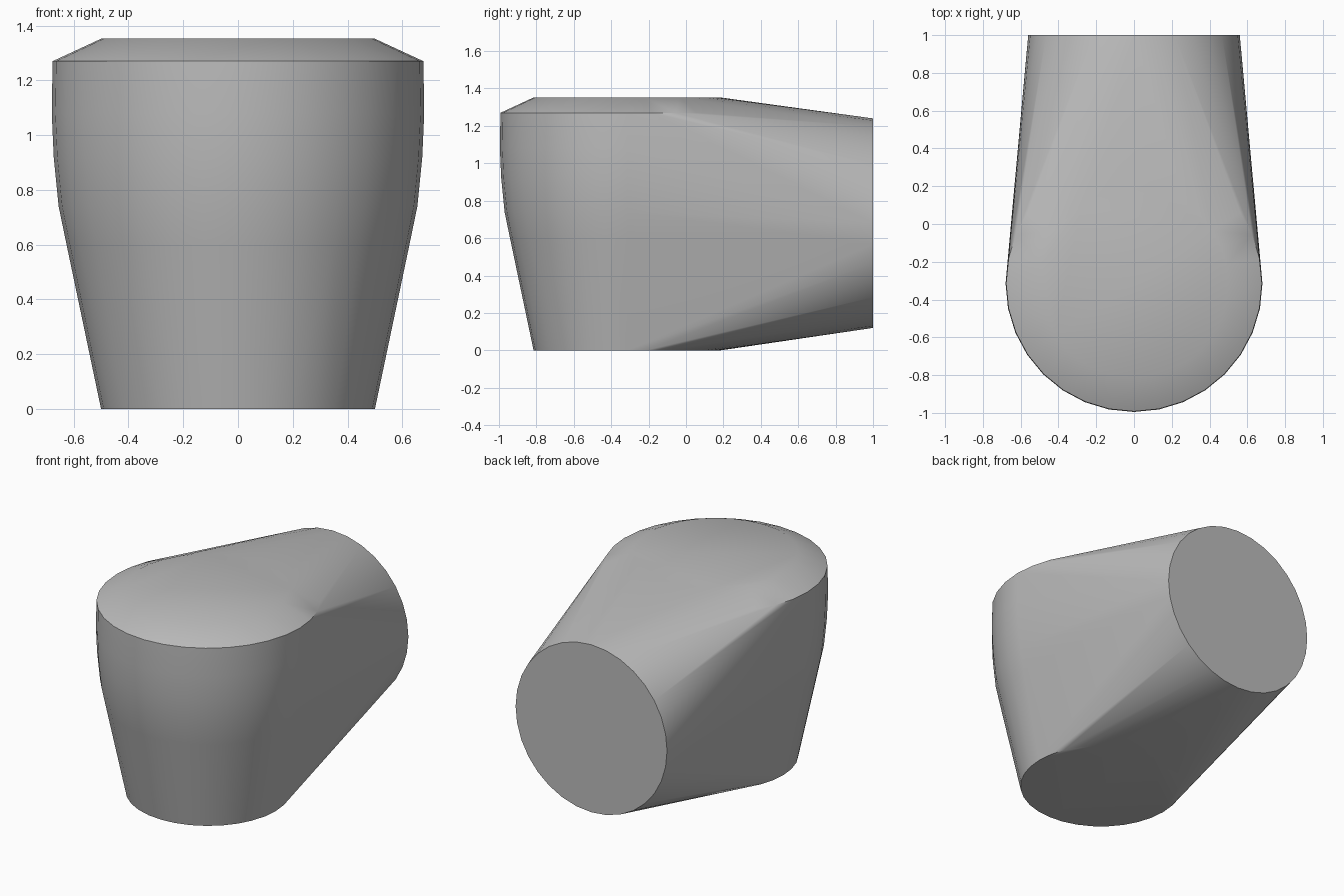
import bpy, bmesh, math

cube = bpy.data.objects.get("Cube")
if cube:
    bpy.data.objects.remove(cube)

# Material
mat = bpy.data.materials.new("plain grey")
mat.use_nodes = True
grey = (0.5, 0.5, 0.5, 1)
mat.diffuse_color = grey
mat.node_tree.nodes["Principled BSDF"].inputs["Base Color"].default_value = grey

SEGMENTS = 32
CENTRE_Y = -0.315
bm = bmesh.new()


def ring(radius, place):
    for i in range(SEGMENTS):
        a = math.tau * i / SEGMENTS
        bm.verts.new(place(radius * math.cos(a), radius * math.sin(a)))


# Upright rounded body: radius and height of each ring
profile = [(0.5, 0), (0.626, 0.6), (0.655, 0.74), (0.673, 0.92),
           (0.68, 1.08), (0.677, 1.27), (0.5, 1.352)]
for radius, z in profile:
    ring(radius, lambda u, v: (u, CENTRE_Y + v, z))

# Round rear end
ring(0.56, lambda u, v: (u, 1, 0.68 + v))

# Skin wrapped tightly around all rings
hull = bmesh.ops.convex_hull(bm, input=bm.verts)
bmesh.ops.delete(bm, geom=[v for v in bm.verts if not v.link_faces], context="VERTS")
bmesh.ops.dissolve_limit(bm, angle_limit=0.002, verts=bm.verts, edges=bm.edges)
bmesh.ops.recalc_face_normals(bm, faces=bm.faces)

mesh = bpy.data.meshes.new("elbow_body")
bm.to_mesh(mesh)
bm.free()
mesh.materials.append(mat)
body = bpy.data.objects.new("elbow_body", mesh)
bpy.context.collection.objects.link(body)

# Smooth skin with crisp rims
bpy.ops.object.select_all(action="DESELECT")
body.select_set(True)
bpy.context.view_layer.objects.active = body
bpy.ops.object.shade_smooth_by_angle(angle=math.radians(35))
